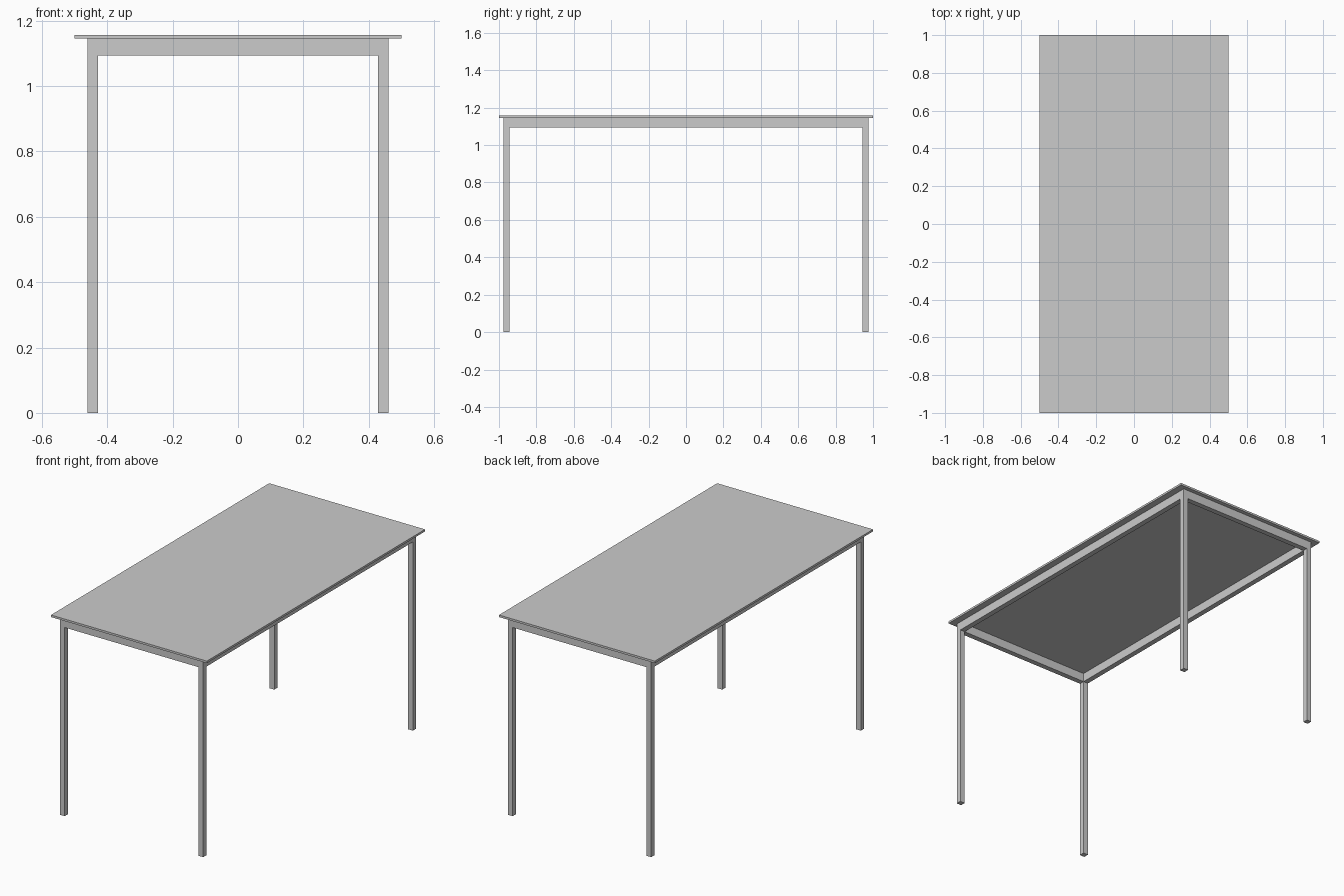
import bpy

if "Cube" in bpy.data.objects:
    bpy.data.objects.remove(bpy.data.objects["Cube"])

HX, HY = 0.46, 0.976            # outer half-size of the frame
W = 0.031                       # leg and rail thickness
TOP, UNDER, RAIL = 1.157, 1.145, 1.094


def box(name, lo, hi):
    bpy.ops.mesh.primitive_cube_add(size=1, location=[(a + b) / 2 for a, b in zip(lo, hi)])
    ob = bpy.context.object
    ob.name = name
    ob.scale = [b - a for a, b in zip(lo, hi)]
    bpy.ops.object.transform_apply(location=False, rotation=False, scale=True)
    return ob


# Thin slab
box("table_top", (-0.5, -1, UNDER), (0.5, 1, TOP))

# Square legs at the four corners
for sx, xn in ((-1, "left"), (1, "right")):
    for sy, yn in ((-1, "front"), (1, "back")):
        cx, cy = sx * (HX - W / 2), sy * (HY - W / 2)
        box(f"{yn}_{xn}_leg", (cx - W / 2, cy - W / 2, 0), (cx + W / 2, cy + W / 2, UNDER))

# Rails flush with the legs
for s, xn, yn in ((-1, "left", "front"), (1, "right", "back")):
    cx, cy = s * (HX - W / 2), s * (HY - W / 2)
    box(f"{xn}_rail", (cx - W / 2, -HY + W, RAIL), (cx + W / 2, HY - W, UNDER))
    box(f"{yn}_rail", (-HX + W, cy - W / 2, RAIL), (HX - W, cy + W / 2, UNDER))
